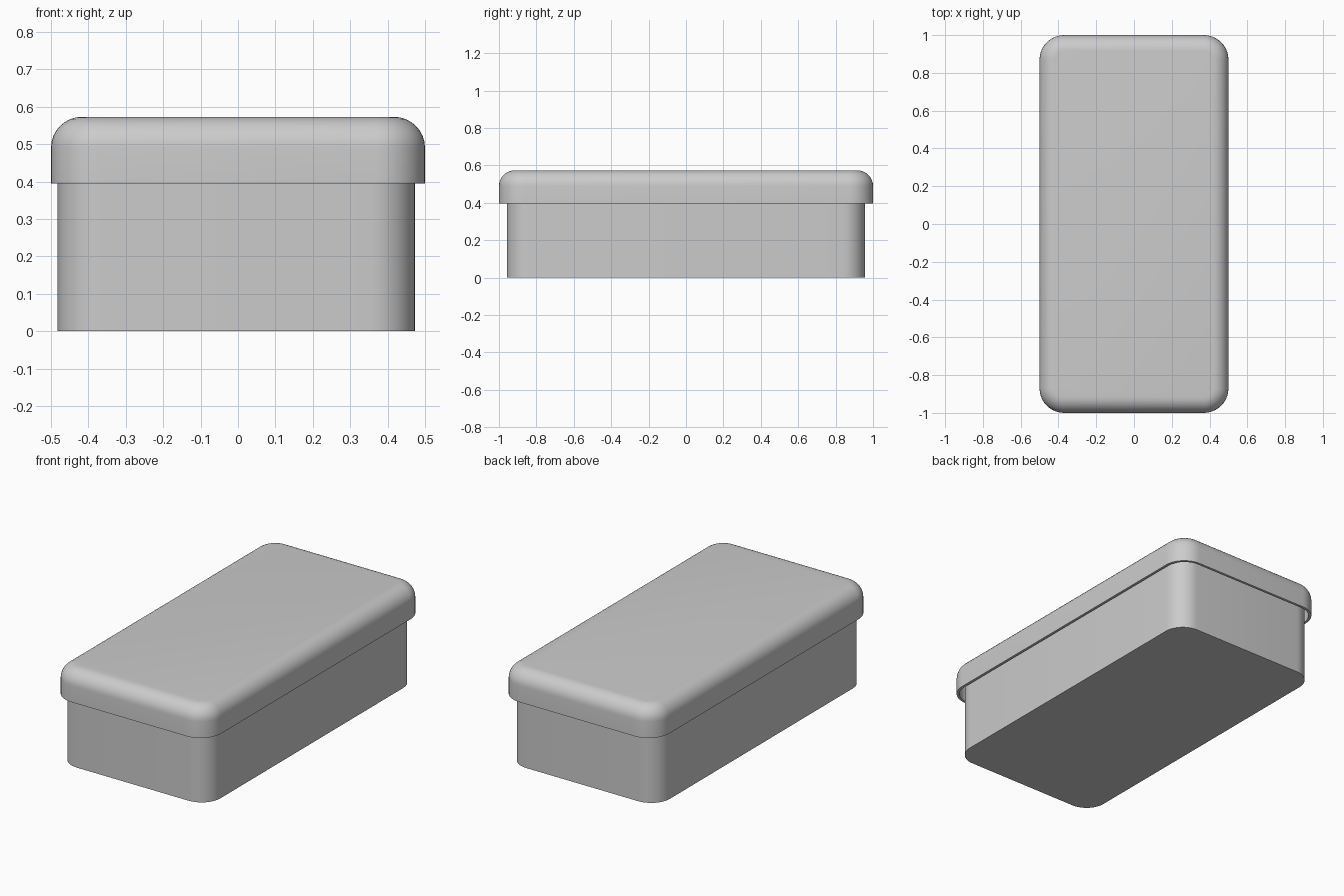
import bpy, bmesh
from math import sin, cos, pi

if "Cube" in bpy.data.objects:
    bpy.data.objects.remove(bpy.data.objects["Cube"])

SEG = 10  # segments per corner


def ring(bm, hx, hy, r, z, cx=0.0):
    """Loop of vertices around a rounded rectangle."""
    verts = []
    for k, (sx, sy) in enumerate([(1, 1), (-1, 1), (-1, -1), (1, -1)]):
        for i in range(SEG + 1):
            a = (k + i / SEG) * pi / 2
            verts.append(bm.verts.new((cx + sx * (hx - r) + r * cos(a),
                                       sy * (hy - r) + r * sin(a), z)))
    return verts


def loft(name, hx, hy, r, profile, cx=0.0):
    """Stack rounded rectangles along (inset, z) points and cap both ends."""
    bm = bmesh.new()
    rings = [ring(bm, hx - d, hy - d, r - d, z, cx) for d, z in profile]
    n = len(rings[0])
    for a, b in zip(rings, rings[1:]):
        for i in range(n):
            j = (i + 1) % n
            bm.faces.new((a[i], a[j], b[j], b[i]))
    bm.faces.new(rings[0][::-1])
    bm.faces.new(rings[-1])
    bmesh.ops.recalc_face_normals(bm, faces=bm.faces)
    me = bpy.data.meshes.new(name)
    bm.to_mesh(me)
    bm.free()
    ob = bpy.data.objects.new(name, me)
    bpy.context.collection.objects.link(ob)
    bpy.ops.object.select_all(action='DESELECT')
    ob.select_set(True)
    bpy.context.view_layer.objects.active = ob
    bpy.ops.object.shade_smooth_by_angle(angle=pi / 6)
    return ob


def fillet(wall, z, r):
    """Quarter round from a wall at the given inset into the flat top."""
    return [(wall + r * (1 - cos(t * pi / 16)), z - r + r * sin(t * pi / 16))
            for t in range(9)]


# Box body, slightly off-centre under the lid
loft("box_body", 0.478, 0.957, 0.12, [(0, 0), (0, 0.48)], cx=-0.005)

# Hollow lid: inner cavity, rim, outer wall, rounded top
wall = 0.015
inside = fillet(wall, 0.555, 0.07)[::-1] + [(wall, 0.395)]
outside = [(0, 0.395)] + fillet(0, 0.573, 0.083)
loft("box_lid", 0.5, 1.0, 0.13, inside + outside)
